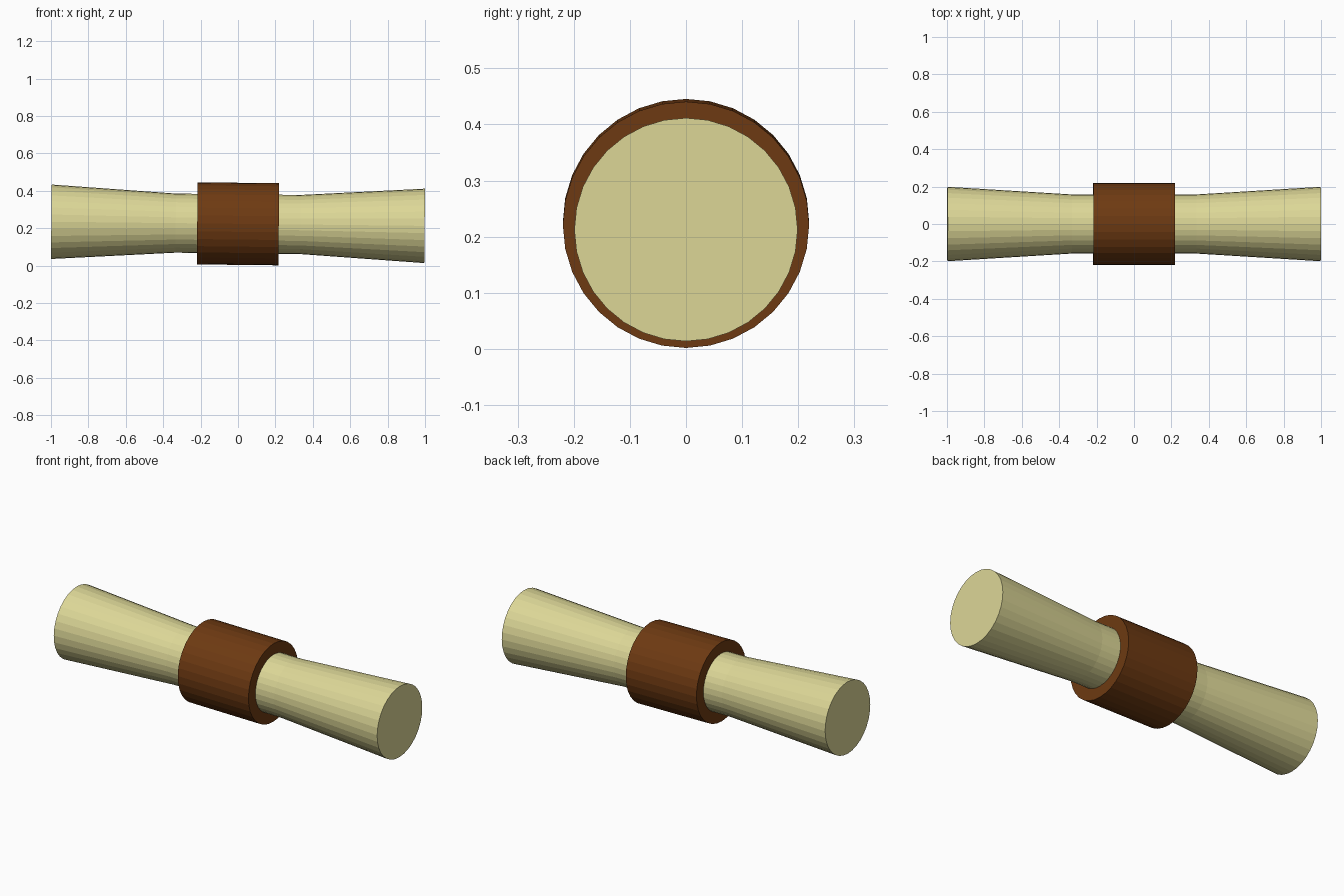
import bpy, bmesh, math
from mathutils import Matrix

if "Cube" in bpy.data.objects:
    bpy.data.objects.remove(bpy.data.objects["Cube"])

SIDES = 32
CENTRE_Z = 0.2235
TILT = 0.011  # the whole piece leans slightly down towards +x


def material(name, rgb):
    m = bpy.data.materials.new(name)
    m.diffuse_color = (*rgb, 1.0)
    m.use_nodes = True
    m.node_tree.nodes["Principled BSDF"].inputs["Base Color"].default_value = m.diffuse_color
    return m


def lathe_x(name, profile, mat, closed=False):
    """Revolve (x, radius) points round the x axis; open profiles get end caps."""
    bm = bmesh.new()
    rings = []
    for x, r in profile:
        ring = []
        for i in range(SIDES):
            a = 2 * math.pi * i / SIDES
            ring.append(bm.verts.new((x, r * math.sin(a), r * math.cos(a))))
        rings.append(ring)
    pairs = list(zip(rings, rings[1:]))
    if closed:
        pairs.append((rings[-1], rings[0]))
    else:
        bm.faces.new(rings[0])
        bm.faces.new(rings[-1])
    for a, b in pairs:
        for i in range(SIDES):
            j = (i + 1) % SIDES
            bm.faces.new((a[i], a[j], b[j], b[i]))
    bmesh.ops.recalc_face_normals(bm, faces=bm.faces)
    bm.transform(Matrix.Translation((0, 0, CENTRE_Z)) @ Matrix.Rotation(TILT, 4, 'Y'))
    me = bpy.data.meshes.new(name)
    bm.to_mesh(me)
    bm.free()
    me.materials.append(mat)
    ob = bpy.data.objects.new(name, me)
    bpy.context.collection.objects.link(ob)
    return ob


cream = material("pale cream", (0.72, 0.68, 0.31))
brown = material("dark brown", (0.155, 0.042, 0.006))

# Flared rod, narrow in the middle
lathe_x("flared_rod", [(-0.998, 0.199), (-0.333, 0.158), (0.333, 0.158), (0.998, 0.199)], cream)

# Collar round the middle
lathe_x("collar", [(-0.218, 0.2195), (0.218, 0.2195)], brown)
